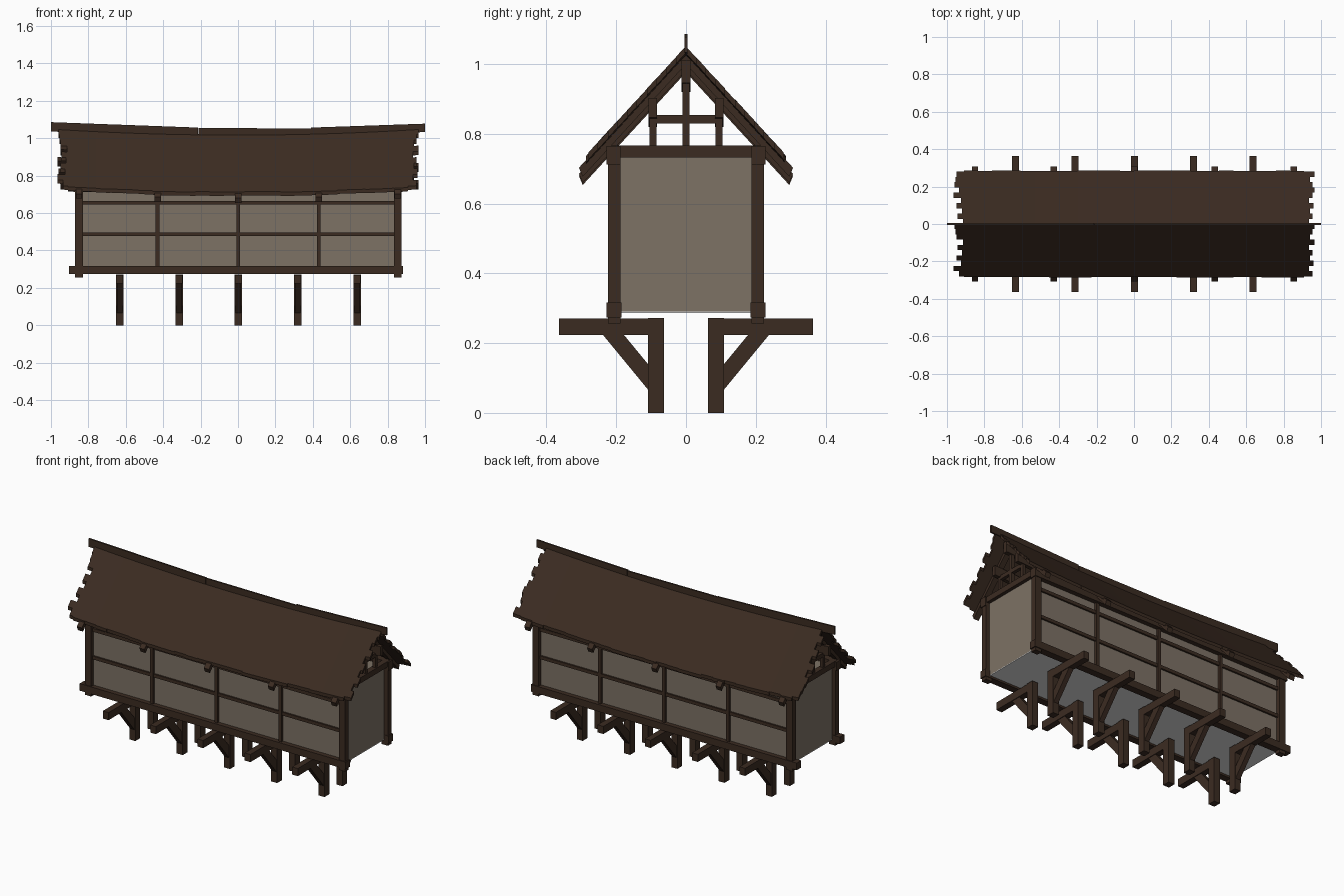
import bpy, bmesh, random

if "Cube" in bpy.data.objects:
    bpy.data.objects.remove(bpy.data.objects["Cube"])

random.seed(4)


def material(name, rgb):
    m = bpy.data.materials.new(name)
    m.diffuse_color = (*rgb, 1)
    m.use_nodes = True
    m.node_tree.nodes["Principled BSDF"].inputs["Base Color"].default_value = m.diffuse_color
    return m


WOOD = material("dark wood", (0.044, 0.0245, 0.0155))
PLASTER = material("beige plaster", (0.205, 0.168, 0.130))
STONE = material("pale grey floor", (0.72, 0.72, 0.72))


def sag(x):
    return 0.028 * (x / 0.93) ** 2


def finish(name, bm, mat):
    bmesh.ops.recalc_face_normals(bm, faces=bm.faces)
    me = bpy.data.meshes.new(name)
    bm.to_mesh(me)
    bm.free()
    me.materials.append(mat)
    ob = bpy.data.objects.new(name, me)
    bpy.context.collection.objects.link(ob)
    return ob


def prism(name, pts, x0, x1, mat=WOOD, n=1, f=None):
    """Extrude a (y, z) outline along x, lifting each section by f(x)."""
    bm = bmesh.new()
    rings = []
    for i in range(n + 1):
        x = x0 + (x1 - x0) * i / n
        dz = f(x) if f else 0
        rings.append([bm.verts.new((x, y, z + dz)) for y, z in pts])
    bm.faces.new(rings[0])
    bm.faces.new(rings[-1])
    k = len(pts)
    for a, b in zip(rings, rings[1:]):
        for j in range(k):
            bm.faces.new((a[j], a[(j + 1) % k], b[(j + 1) % k], b[j]))
    return finish(name, bm, mat)


def rect(y0, y1, z0, z1):
    return [(y0, z0), (y1, z0), (y1, z1), (y0, z1)]


def mirrored(name, pts, *args, **kw):
    """The same prism on the front (-y) and back (+y)."""
    for s, side in ((-1, "front"), (1, "back")):
        prism(f"{side}_{name}", [(s * y, z) for y, z in pts], *args, **kw)


# plaster walls and floor
prism("walls", rect(-0.2, 0.2, 0.29, 0.74), -0.85, 0.85, PLASTER)
prism("floor", rect(-0.2, 0.2, 0.286, 0.29), -0.85, 0.85, STONE)

# long timbers of the frame
mirrored("sill", rect(0.185, 0.228, 0.274, 0.317), -0.903, 0.882)
mirrored("wall_plate", rect(0.188, 0.228, 0.712, 0.765), -0.88, 0.88)
for z in (0.487, 0.655):
    mirrored("rail", rect(0.19, 0.21, z - 0.01, z + 0.01), -0.85, 0.85)
for x in (-0.85, 0.854):
    mirrored("corner_post", rect(0.188, 0.223, 0.256, 0.76), x - 0.021, x + 0.021)
for x in (-0.43, 0.002, 0.432):
    mirrored("stud", rect(0.19, 0.214, 0.3, 0.74), x - 0.01, x + 0.01)

# roof trusses: tie beam, king post, queen posts, collar, rafters
SLOPE = 1.09
for x in (-0.85, -0.43, 0.002, 0.432, 0.854):
    d = sag(x)
    w = 0.017
    prism("tie_beam", rect(-0.22, 0.22, 0.732, 0.766), x - w, x + w)
    prism("king_post", rect(-0.01, 0.01, 0.76, 0.96 + d), x - 0.01, x + 0.01)
    prism("collar", rect(-0.09, 0.09, 0.83, 0.854), x - 0.01, x + 0.01)
    mirrored("queen_post", rect(0.084, 0.104, 0.76, 0.86 + d), x - 0.01, x + 0.01)
    top, low = 1.002 + d, 0.976 + d
    mirrored("rafter", [(0, top), (0.307, top - 0.307 * SLOPE + 0.012),
                        (0.296, low - 0.296 * SLOPE), (0, low)], x - w, x + w)

# sagging purlins and ridge beam
prism("ridge_beam", rect(-0.013, 0.013, 0.92, 0.985), -0.9, 0.9, n=8, f=lambda x: 0.0 + sag(x))
mirrored("purlin", rect(0.083, 0.107, 0.82, 0.877), -0.9, 0.9, n=8, f=sag)

# roof sheets with ragged board ends
LEFT = [-.96, -.955, -.95, -.915, -.945, -.92, -.95, -.925, -.965, -.935]
RIGHT = [.965, .955, .94, .965, .935, .955, .94, .96, .935, .955]
EAVE = 0.28


def roof(name, s, left, right):
    bm = bmesh.new()

    def quad(xa, xb, ya, yb):
        bm.faces.new([bm.verts.new((x, s * y, 1.022 + sag(x) - SLOPE * y))
                      for x, y in ((xa, ya), (xb, ya), (xb, yb), (xa, yb))])

    n, rows = 24, len(left)
    xs = [-0.91 + 1.82 * i / n for i in range(n + 1)]
    for r in range(rows):
        ya, yb = EAVE * r / rows, EAVE * (r + 1) / rows
        for xa, xb in zip([left[r]] + xs, xs + [right[r]]):
            quad(xa, xb, ya, yb)
    for xa, xb in zip(xs, xs[1:]):
        quad(xa, xb, EAVE, EAVE + random.uniform(0.002, 0.007))
    bmesh.ops.remove_doubles(bm, verts=bm.verts, dist=0.0005)
    bmesh.ops.recalc_face_normals(bm, faces=bm.faces)
    # thickness straight down
    geo = bmesh.ops.extrude_face_region(bm, geom=bm.faces[:])
    for v in geo["geom"]:
        if isinstance(v, bmesh.types.BMVert):
            v.co.z -= 0.02
    finish(name, bm, WOOD)


roof("front_roof", -1, LEFT, RIGHT)
roof("back_roof", 1, LEFT[3:] + LEFT[:3], RIGHT[4:] + RIGHT[:4])


# three ridge boards, the outer two rising to the gables
def ridge_board(name, x0, x1, za, zb, h):
    prism(name, rect(-0.005, 0.005, -h, 0), x0, x1,
          f=lambda x: za + (zb - za) * (x - x0) / (x1 - x0))


ridge_board("left_ridge_board", -1, -0.213, 1.086, 1.057, 0.05)
ridge_board("middle_ridge_board", -0.211, 0.389, 1.055, 1.052, 0.045)
ridge_board("right_ridge_board", 0.391, 1, 1.057, 1.078, 0.045)

# support brackets below: post, arm and diagonal brace
for x in (-0.633, -0.315, 0.002, 0.319, 0.637):
    mirrored("bracket_post", rect(0.063, 0.109, 0, 0.272), x - 0.02, x + 0.02)
    mirrored("bracket_arm", rect(0.1, 0.364, 0.224, 0.27), x - 0.019, x + 0.019)
    mirrored("bracket_brace", [(0.24, 0.226), (0.18, 0.226), (0.105, 0.135), (0.105, 0.062)],
             x - 0.015, x + 0.015)
